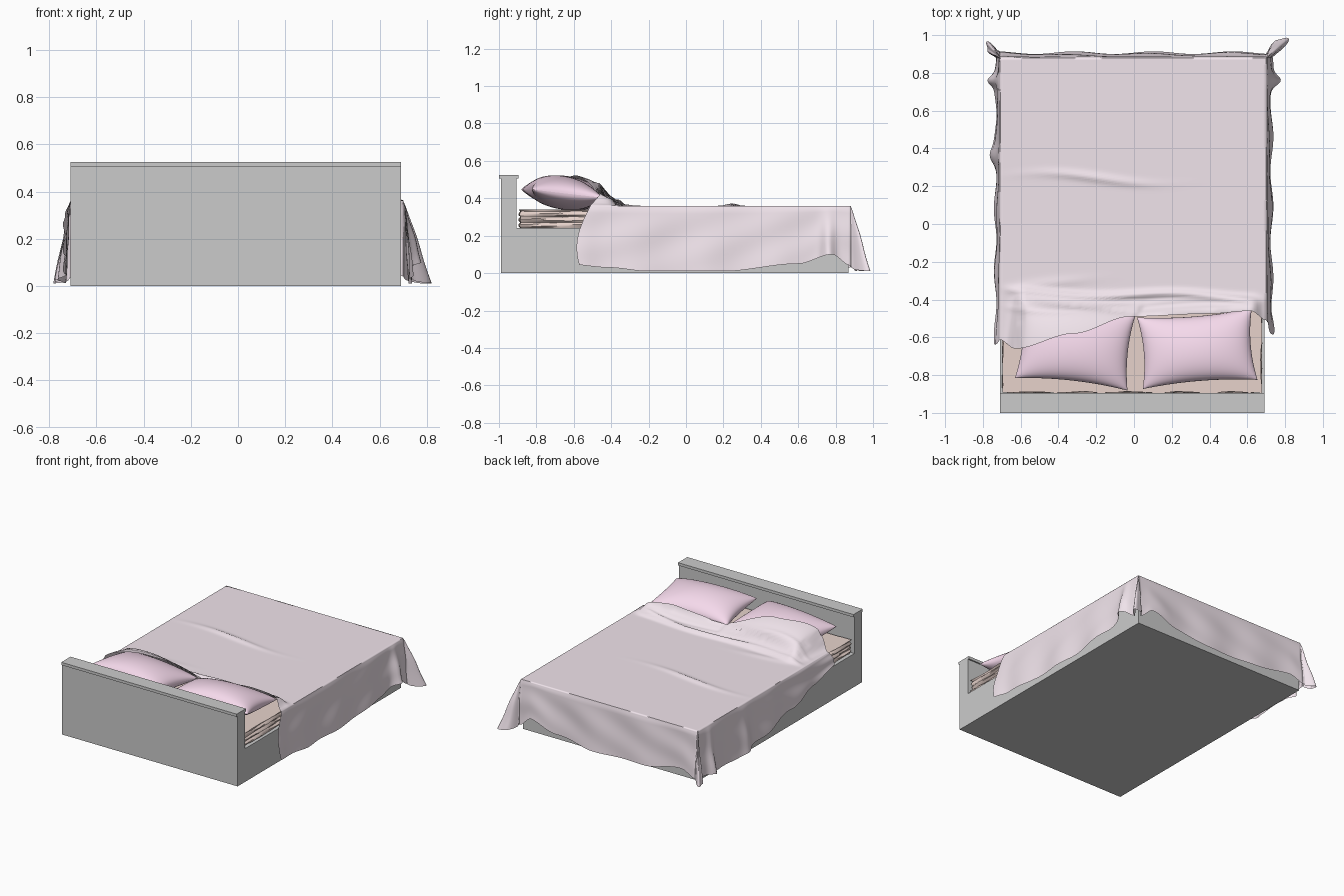
import bpy, math, random
from math import sin, cos, exp, pi

if "Cube" in bpy.data.objects:
    bpy.data.objects.remove(bpy.data.objects["Cube"])

random.seed(4)


def material(name, rgb):
    m = bpy.data.materials.new(name)
    m.diffuse_color = (*rgb, 1)
    m.use_nodes = True
    m.node_tree.nodes["Principled BSDF"].inputs["Base Color"].default_value = m.diffuse_color
    return m


PINK = material("pillow_pink", (0.92, 0.70, 0.84))
PALE = material("pale_pink", (0.88, 0.78, 0.84))
TAN = material("tan", (0.80, 0.65, 0.60))


def make(name, verts, faces, mat=None, angle=60):
    me = bpy.data.meshes.new(name)
    me.from_pydata(verts, [], faces)
    me.validate()
    ob = bpy.data.objects.new(name, me)
    bpy.context.collection.objects.link(ob)
    if mat:
        me.materials.append(mat)
        bpy.ops.object.select_all(action='DESELECT')
        ob.select_set(True)
        bpy.context.view_layer.objects.active = ob
        bpy.ops.object.shade_smooth_by_angle(angle=math.radians(angle))
    return ob


def box(name, lo, hi):
    v = [(x, y, z) for x in (lo[0], hi[0]) for y in (lo[1], hi[1]) for z in (lo[2], hi[2])]
    make(name, v, [(0, 1, 3, 2), (4, 6, 7, 5), (0, 4, 5, 1), (2, 3, 7, 6), (0, 2, 6, 4), (1, 5, 7, 3)])


def interp(pts, x):
    if x <= pts[0][0]:
        return pts[0][1]
    for (a, fa), (b, fb) in zip(pts, pts[1:]):
        if x <= b:
            t = (x - a) / (b - a)
            t = t * t * (3 - 2 * t)
            return fa + (fb - fa) * t
    return pts[-1][1]


def bump(x, c, w):
    return exp(-((x - c) / w) ** 2)


# Frame: base, headboard and its cap
box("bed_base", (-0.71, -0.91, 0), (0.69, 0.87, 0.24))
box("headboard", (-0.71, -0.99, 0), (0.69, -0.905, 0.505))
box("headboard_cap", (-0.71, -1.0, 0.505), (0.69, -0.895, 0.525))

# Mattress: stacked rings with uneven, creased sides
N, L = 40, 10
X0, X1, Y0, Y1 = -0.70, 0.68, -0.897, 0.865
verts, faces = [], []
for k in range(L + 1):
    for i in range(4 * N):
        side, t = divmod(i, N)
        t /= N
        px, py = [(t, 0), (1, t), (1 - t, 1), (0, 1 - t)][side]
        d = 0.010 * (k % 3 == 0) + 0.004 * sin(i * 0.8 + k * 1.7) + random.uniform(0, 0.004) + 0.004
        s = (1 - 2 * px, 1 - 2 * py)
        x = X0 + (X1 - X0) * px + s[0] * d
        y = Y0 + (Y1 - Y0) * py + s[1] * d
        dz = random.uniform(-0.002, 0.002) if 0 < k < L else 0
        verts.append((x, y, 0.24 + 0.10 * k / L + dz))
for k in range(L):
    for i in range(4 * N):
        j = (i + 1) % (4 * N)
        a = k * 4 * N
        faces.append((a + i, a + j, a + 4 * N + j, a + 4 * N + i))
faces += [tuple(range(L * 4 * N, (L + 1) * 4 * N)), tuple(range(4 * N - 1, -1, -1))]
make("mattress", verts, faces, TAN, 30)

# Pillows: centre x, centre y, half width, half depth, turn
PILLOWS = [(-0.31, -0.645, 0.30, 0.205, -0.11), (0.335, -0.66, 0.305, 0.19, 0.08)]


def puff(u, v):
    return max(0, (1 - u * u) * (1 - v * v)) ** 0.45


def seam(v):
    return 0.425 - 0.022 * v


for name, (cx, cy, hw, hd, r) in zip(("left_pillow", "right_pillow"), PILLOWS):
    n, verts, faces = 36, [], []
    for sgn, h in ((1, 0.095), (-1, 0.085)):
        o = len(verts)
        for j in range(n + 1):
            for i in range(n + 1):
                u, v = -cos(pi * i / n), -cos(pi * j / n)
                x = hw * u * (1 - 0.07 * (1 - v * v))
                y = hd * v * (1 - 0.10 * (1 - u * u))
                verts.append((cx + x * cos(r) - y * sin(r), cy + x * sin(r) + y * cos(r),
                              seam(v) + sgn * h * puff(u, v)))
        for j in range(n):
            for i in range(n):
                a = o + j * (n + 1) + i
                q = (a, a + 1, a + n + 2, a + n + 1)
                faces.append(q if sgn > 0 else q[::-1])
    make(name, verts, faces, PINK, 100)

# Blanket: draped top sheet with a skirt along right side, foot and left side
HEAD = [(-0.715, -0.61), (-0.63, -0.66), (-0.32, -0.58), (-0.02, -0.49), (0.4, -0.475), (0.62, -0.46), (0.70, -0.51)]
RIGHT_HEM = [(-0.57, 0.05), (-0.4, 0.03), (-0.2, 0.01), (0.2, 0.01), (0.6, 0.05), (0.78, 0.10), (0.88, 0.04)]
FOOT_HEM = [(-0.715, 0.03), (-0.6, 0.07), (-0.3, 0.02), (0.1, 0.01), (0.4, 0.05), (0.6, 0.11), (0.70, 0.04)]
LEFT_HEM = [(-0.62, 0.27), (-0.4, 0.20), (-0.15, 0.13), (0.2, 0.05), (0.5, 0.012), (0.88, 0.03)]
BX0, BX1, BY = -0.708, 0.70, 0.88


def cover(x, y):
    z = 0.36
    for cx, cy, hw, hd, r in PILLOWS:
        dx, dy = x - cx, y - cy
        lx, ly = dx * cos(r) + dy * sin(r), -dx * sin(r) + dy * cos(r)
        u, v = max(-1, min(1, lx / hw)), max(-1, min(1, ly / hd))
        d = math.hypot(lx - u * hw, ly - v * hd)
        top = seam(v) + 0.095 * puff(u, v) + 0.012
        z = max(z, 0.36 + (top - 0.36) * exp(-(d / 0.04) ** 2))
    inner = min(1, max(0, (0.70 - abs(x)) / 0.12))
    z += inner * 0.022 * bump(y, -0.375 - 0.02 * x + 0.012 * sin(7 * x), 0.018)
    z += inner * 0.010 * bump(y, -0.43 + 0.03 * sin(4 * x), 0.015)
    z += 0.012 * bump(y, 0.24 + 0.03 * sin(5 * x + 4), 0.02) * bump(x, -0.22, 0.28)
    z += inner * 0.006 * bump(y, -0.29 + 0.10 * (x + 0.2), 0.025) * bump(x, -0.45, 0.2)
    return z


NX, NY, NC, NL = 90, 110, 28, 20
verts, faces = [], []
for j in range(NY + 1):
    for i in range(NX + 1):
        x = BX0 + (BX1 - BX0) * i / NX
        y0 = interp(HEAD, x)
        y = y0 + (BY - y0) * j / NY
        verts.append((x, y, cover(x, y)))
for j in range(NY):
    for i in range(NX):
        a = j * (NX + 1) + i
        faces.append((a, a + 1, a + NX + 2, a + NX + 1))

# Skirt path samples: top vertex, outward angle, hem height, flare, slide toward the head
path = []
for j in range(NY + 1):
    a = j * (NX + 1) + NX
    y = verts[a][1]
    off = 0.025 + 0.045 * bump(y, 0.76, 0.035) + 0.008 * sin(17 * y) + 0.02 * bump(y, -0.5, 0.06)
    path.append((a, 0, interp(RIGHT_HEM, y), off, 0.075 * exp(-(y + 0.51) / 0.12)))


def corner(a, start, flare):
    for c in range(1, NC):
        t = c / NC
        off = 0.025 + flare * sin(pi * t) ** 3 + 0.014 * sin(6 * pi * t) * sin(pi * t)
        path.append((a, start + t * pi / 2, 0.04 - 0.03 * sin(pi * t), off, 0))


corner(NY * (NX + 1) + NX, 0, 0.12)
for i in range(NX, -1, -1):
    a = NY * (NX + 1) + i
    x = verts[a][0]
    path.append((a, pi / 2, interp(FOOT_HEM, x), 0.022 + 0.007 * sin(15 * x), 0))
corner(NY * (NX + 1), pi / 2, 0.075)
for j in range(NY, -1, -1):
    a = j * (NX + 1)
    y = verts[a][1]
    off = 0.022 + 0.035 * bump(y, 0.76, 0.03) + 0.025 * bump(y, 0.36, 0.05) + 0.007 * sin(19 * y)
    path.append((a, pi, interp(LEFT_HEM, y), off, 0.03 * exp(-(y + 0.61) / 0.1)))

prev = None
for a, ang, hem, off, slide in path:
    x, y, z = verts[a]
    col = [a]
    for k in range(1, NL + 1):
        t = (k / NL) ** 1.3
        o = 0.005 * min(1, t * 12) + off * t + 0.004 * sin(11 * (x + y) + 7 * t) * sin(pi * t)
        col.append(len(verts))
        verts.append((x + o * cos(ang), y + o * sin(ang) - slide * sin(0.7 * pi * t), z + (hem - z) * t))
    if prev:
        for k in range(NL):
            q = [prev[k], prev[k + 1], col[k + 1], col[k]]
            faces.append(tuple(dict.fromkeys(q)))
    prev = col
make("blanket", verts, faces, PALE, 75)
